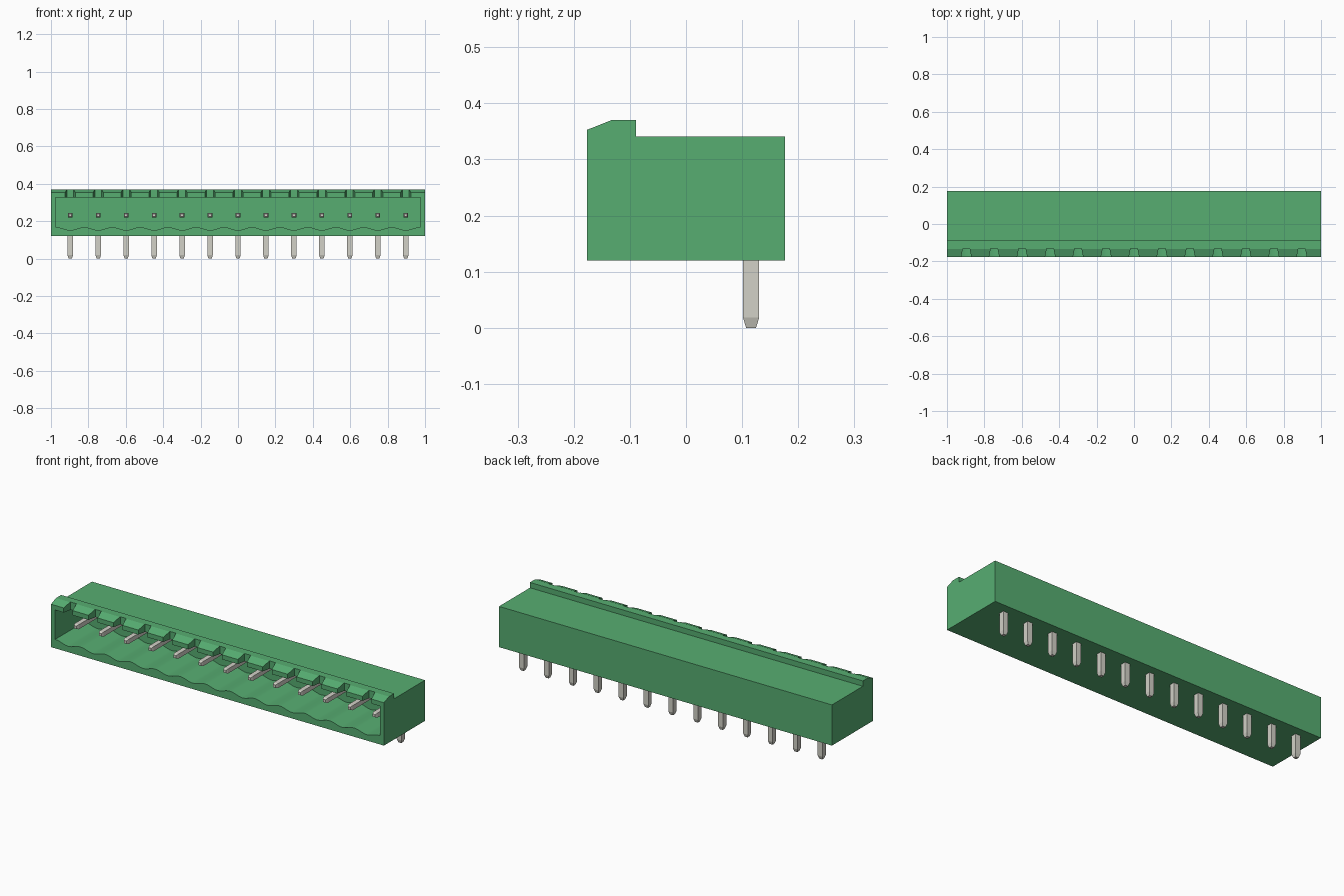
import bpy
import bmesh
import math
from mathutils import Vector

cube = bpy.data.objects.get("Cube")
if cube:
    bpy.data.objects.remove(cube, do_unlink=True)

PINS = 13
PITCH = 0.1495
PIN_X = [(i - (PINS - 1) / 2) * PITCH for i in range(PINS)]


def material(name, rgb):
    mat = bpy.data.materials.new(name)
    mat.use_nodes = True
    colour = (*rgb, 1.0)
    mat.diffuse_color = colour
    mat.node_tree.nodes["Principled BSDF"].inputs["Base Color"].default_value = colour
    return mat


green = material("green plastic", (0.095, 0.420, 0.167))
metal = material("pin metal", (0.645, 0.638, 0.572))


def add_prism(bm, profile, direction):
    """Extrude a closed loop of 3D points along a vector."""
    face = bm.faces.new([bm.verts.new(p) for p in profile])
    new = bmesh.ops.extrude_face_region(bm, geom=[face])["geom"]
    verts = [g for g in new if isinstance(g, bmesh.types.BMVert)]
    bmesh.ops.translate(bm, verts=verts, vec=direction)


def add_pin_bar(bm, start, tip, half, taper):
    """Square bar from start to tip, with a tapered point."""
    start, tip = Vector(start), Vector(tip)
    axis = (tip - start).normalized()
    side = Vector((1, 0, 0))
    up = axis.cross(side)
    rings = []
    for centre, r in ((start, half), (tip - axis * taper, half), (tip, half * 0.6)):
        rings.append([bm.verts.new(centre + side * (a * r) + up * (b * r))
                      for a, b in ((-1, -1), (1, -1), (1, 1), (-1, 1))])
    for lo, hi in zip(rings, rings[1:]):
        for i in range(4):
            j = (i + 1) % 4
            bm.faces.new((lo[i], lo[j], hi[j], hi[i]))
    bm.faces.new(rings[0])
    bm.faces.new(rings[-1])


def finish(bm, name, mat):
    bmesh.ops.recalc_face_normals(bm, faces=bm.faces[:])
    mesh = bpy.data.meshes.new(name)
    bm.to_mesh(mesh)
    bm.free()
    mesh.materials.append(mat)
    obj = bpy.data.objects.new(name, mesh)
    bpy.context.collection.objects.link(obj)
    return obj


def cut(target, cutter):
    """Subtract the cutter, then discard it."""
    cutter.hide_render = True
    mod = target.modifiers.new("cut", 'BOOLEAN')
    mod.operation = 'DIFFERENCE'
    mod.solver = 'EXACT'
    mod.object = cutter
    bpy.ops.object.select_all(action='DESELECT')
    bpy.context.view_layer.objects.active = target
    target.select_set(True)
    bpy.ops.object.modifier_apply(modifier=mod.name)
    bpy.data.objects.remove(cutter, do_unlink=True)


# Housing: side profile with a raised, chamfered front lip
side_profile = [(-0.176, 0.12), (0.176, 0.12), (0.176, 0.341), (-0.089, 0.341),
                (-0.089, 0.37), (-0.133, 0.37), (-0.176, 0.353)]
bm = bmesh.new()
add_prism(bm, [(-1, y, z) for y, z in side_profile], (2, 0, 0))
housing = finish(bm, "housing", green)

# Socket opening with a scalloped floor, one dip below each pin
HALF, STEPS = 0.976, 156
floor = []
for i in range(STEPS + 1):
    x = -HALF + 2 * HALF * i / STEPS
    floor.append((x, -0.25, 0.160 - 0.008 * math.cos(2 * math.pi * x / PITCH)))
bm = bmesh.new()
add_prism(bm, floor + [(HALF, -0.25, 0.328), (-HALF, -0.25, 0.328)], (0, 0.325, 0))
cut(housing, finish(bm, "socket_cutter", green))

# Flared keying notches through the lip above each pin
bm = bmesh.new()
for x in PIN_X:
    add_prism(bm, [(x - 0.030, -0.19, 0.30), (x + 0.030, -0.19, 0.30),
                   (x + 0.018, -0.13, 0.30), (x - 0.018, -0.13, 0.30)], (0, 0, 0.15))
cut(housing, finish(bm, "notch_cutter", green))

# Scallops are smooth, all other edges stay sharp
bpy.ops.object.shade_smooth_by_angle(angle=math.radians(20))

# Angled pins: contact inside the socket and solder leg below
for n, x in enumerate(PIN_X, 1):
    bm = bmesh.new()
    add_pin_bar(bm, (x, 0.125, 0.232), (x, -0.115, 0.232), 0.0125, 0.012)
    add_pin_bar(bm, (x, 0.116, 0.244), (x, 0.116, 0.0), 0.0145, 0.018)
    finish(bm, f"pin_{n:02d}", metal)
